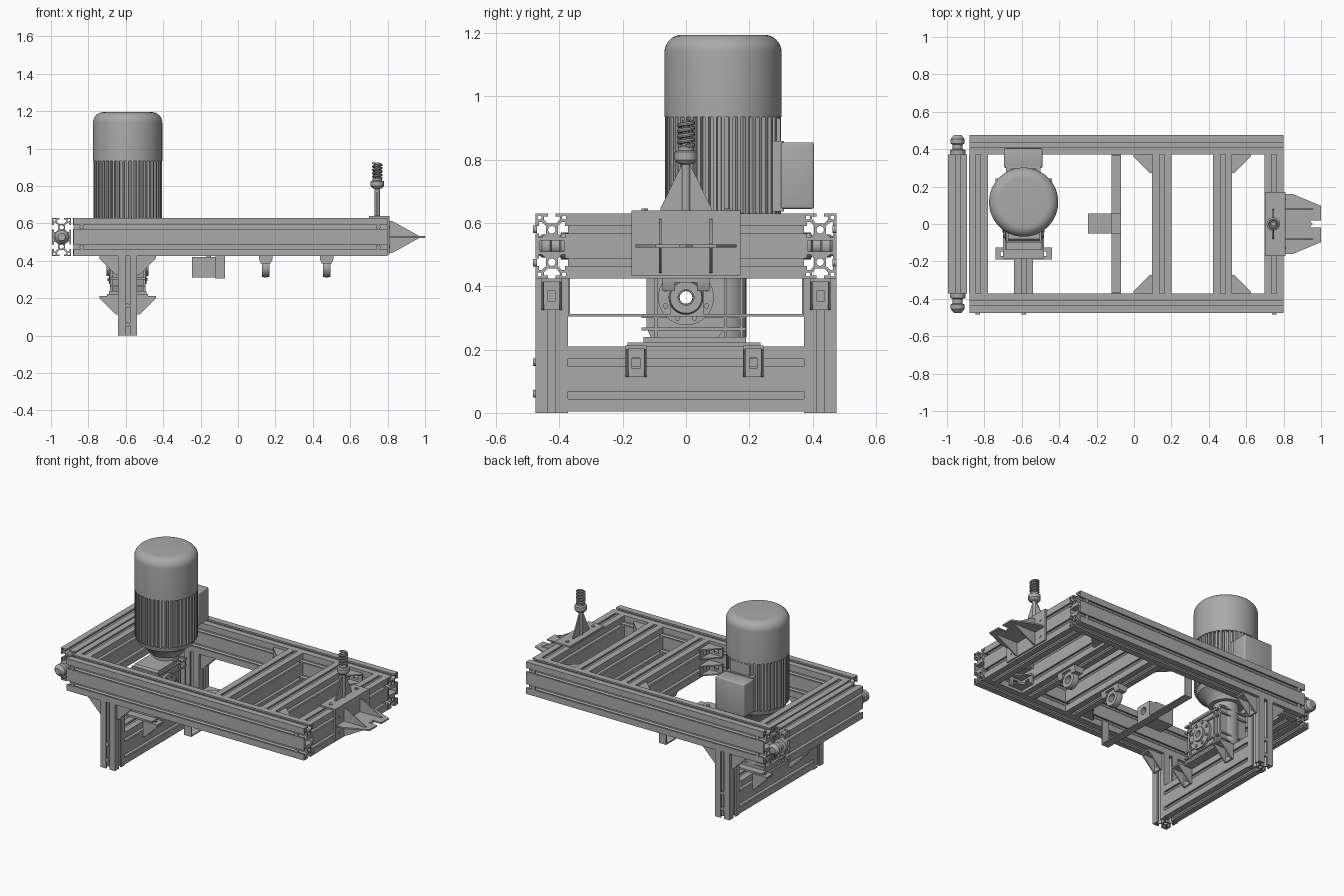
import bpy, bmesh
from math import sin, cos, pi, radians
from mathutils import Vector

cube = bpy.data.objects.get("Cube")
if cube:
    bpy.data.objects.remove(cube)

metal = bpy.data.materials.new("plain grey metal")
metal.use_nodes = True
GREY = (0.4, 0.4, 0.4, 1)
metal.diffuse_color = GREY
for node in metal.node_tree.nodes:
    if node.type == 'BSDF_PRINCIPLED':
        node.inputs["Base Color"].default_value = GREY

X, Y, Z = Vector((1, 0, 0)), Vector((0, 1, 0)), Vector((0, 0, 1))
ALONG = {'x': (Y, Z, X), 'y': (Z, X, Y), 'z': (X, Y, Z)}
S = 0.1025          # size of one extrusion cell


def finish(name, bm):
    bmesh.ops.remove_doubles(bm, verts=bm.verts, dist=0.00005)
    bmesh.ops.recalc_face_normals(bm, faces=bm.faces)
    mesh = bpy.data.meshes.new(name)
    bm.to_mesh(mesh)
    bm.free()
    mesh.materials.append(metal)
    mesh.polygons.foreach_set("use_smooth", [True] * len(mesh.polygons))
    mesh.set_sharp_from_angle(angle=radians(30))
    ob = bpy.data.objects.new(name, mesh)
    bpy.context.collection.objects.link(ob)
    return ob


def curve_bmesh(curve):
    ob = bpy.data.objects.new("temp", curve)
    bpy.context.collection.objects.link(ob)
    dg = bpy.context.evaluated_depsgraph_get()
    mesh = bpy.data.meshes.new_from_object(ob.evaluated_get(dg))
    bm = bmesh.new()
    bm.from_mesh(mesh)
    bpy.data.objects.remove(ob)
    bpy.data.curves.remove(curve)
    bpy.data.meshes.remove(mesh)
    return bm


def add_spline(curve, pts, cyclic=True):
    sp = curve.splines.new('POLY')
    sp.points.add(len(pts) - 1)
    for p, q in zip(sp.points, pts):
        p.co = (q[0], q[1], q[2] if len(q) > 2 else 0, 1)
    sp.use_cyclic_u = cyclic


def extrude(name, loops, w0, w1, axes, origin=(0, 0, 0)):
    """Outline (first loop) with holes (other loops), extruded from w0 to w1."""
    curve = bpy.data.curves.new(name, 'CURVE')
    curve.dimensions = '2D'
    curve.fill_mode = 'BOTH'
    curve.extrude = (w1 - w0) / 2
    for loop in loops:
        add_spline(curve, loop)
    bm = curve_bmesh(curve)
    U, V, W = axes
    mid = (w0 + w1) / 2
    for v in bm.verts:
        v.co = Vector(origin) + U * v.co.x + V * v.co.y + W * (v.co.z + mid)
    return finish(name, bm)


def circle(u, v, r, n=20):
    return [(u + r * cos(2 * pi * i / n), v + r * sin(2 * pi * i / n)) for i in range(n)]


def rect(u0, u1, v0, v1):
    return [(u0, v0), (u1, v0), (u1, v1), (u0, v1)]


def box(name, x, y, z, bevel=0):
    bm = bmesh.new()
    bmesh.ops.create_cube(bm, size=1)
    for v in bm.verts:
        v.co = [(a + b) / 2 + c * (b - a) for (a, b), c in zip((x, y, z), v.co)]
    if bevel:
        bmesh.ops.bevel(bm, geom=bm.edges[:], offset=bevel, segments=3, profile=0.5, affect='EDGES')
    return finish(name, bm)


def lathe(name, profile, centre, axis='z', steps=40):
    """Spin (radius, height) points about an axis through centre."""
    U, V, W = ALONG[axis]
    bm = bmesh.new()
    vs = [bm.verts.new(Vector(centre) + U * r + W * h) for r, h in profile]
    es = [bm.edges.new(p) for p in zip(vs, vs[1:])]
    bmesh.ops.spin(bm, geom=vs + es, cent=centre, axis=W, angle=2 * pi, steps=steps)
    return finish(name, bm)


def disc(name, r, h0, h1, centre, axis, steps=24):
    return lathe(name, [(0, h0), (r, h0), (r, h1), (0, h1)], centre, axis, steps)


def ring(name, r0, r1, h0, h1, centre, axis):
    return lathe(name, [(r0, h0), (r1, h0), (r1, h1), (r0, h1), (r0, h0)], centre, axis)


SLOT = [(-.012, 0), (-.012, .01), (-.025, .01), (-.025, .019), (-.013, .032)]
SLOT += [(-t, d) for t, d in reversed(SLOT)]


def slotted_bar(name, nu, nv, w0, w1, axis, origin):
    """T-slot extrusion of nu by nv cells."""
    outer = []
    for side in range(4):
        n, d = (nu, nv * S / 2) if side % 2 == 0 else (nv, nu * S / 2)
        edge = [(-n * S / 2, -d)]
        for i in range(n):
            edge += [(S * (i + .5 - n / 2) + t, dep - d) for t, dep in SLOT]
        for _ in range(side):
            edge = [(-b, a) for a, b in edge]
        outer += edge
    loops = [outer]
    for i in range(nu):
        for j in range(nv):
            loops.append(circle(S * (i + .5 - nu / 2), S * (j + .5 - nv / 2), .012, 12))
    for a in (-1, 1):
        for b in (-1, 1):
            loops.append(circle(a * (nu * S / 2 - .0125), b * (nv * S / 2 - .0125), .007, 8))
    if nu != nv:        # hollow between the two cells
        void = [(-.038, -.017), (.038, -.017), (.038, .017), (-.038, .017)]
        loops.append(void if nv > nu else [(b, a) for a, b in void])
    return extrude(name, loops, w0, w1, ALONG[axis], origin)


def bracket(corner, U, V, W):
    """Corner bracket: two slotted flanges and two triangular webs."""
    hole = rect(.04, .072, -.012, .012)
    for a, b in ((U, V), (V, U)):
        extrude("bracket_flange", [rect(0, .1, -.0325, .0325), hole], 0, .01, (a, W, b), corner)
    tri = [(0, 0), (.1, 0), (.1, .012), (.012, .1), (0, .1)]
    for w in (-.0325, .0245):
        extrude("bracket_web", [tri], w, w + .008, (U, V, W), corner)


# Main frame
RAIL_Y, MID_Z, POST_X = .424, .5275, -.59
for s in (-1, 1):
    slotted_bar("side_rail", 1, 2, -.88, .8, 'x', (0, s * RAIL_Y, MID_Z))
    slotted_bar("leg_post", 1, 1, 0, .425, 'z', (POST_X, s * RAIL_Y, 0))
    for z in (.475, .58):
        for x in (-.835, .75):
            disc("rail_bolt", .012, -.01, .002, (x, s * .473, z), 'y')
        for x, d in ((.097, -X), (.525, X)):
            bracket((x, s * .3725, z), d, -s * Y, Z)
    for z in (.06, .16):
        disc("post_bolt", .012, -.01, .002, (POST_X, s * .473, z), 'y')
    for d in (-1, 1):
        bracket((POST_X + d * S / 2, s * RAIL_Y, .425), d * X, -Z, Y)
    # Shaft hubs on the end bar
    lathe("end_hub", [(0, s * .36), (.042, s * .36), (.042, s * .395), (.027, s * .4), (.027, s * .425),
                      (.037, s * .43), (.037, s * .455), (.02, s * .475), (0, s * .475)],
          (-.943, 0, MID_Z), 'y', 24)
for x in (-.943, -.832, .148, .474, .748):
    slotted_bar("cross_bar", 2, 1, -.3725, .3725, 'y', (x, 0, MID_Z))
slotted_bar("lower_beam", 2, 1, -.3725, .3725, 'y', (POST_X, 0, .1075))

# Gearbox mounting plate and brackets
box("mount_plate", (-.7, -.48), (-.185, .235), (.2105, .222))
for y in (-.158, .212):
    for d in (-1, 1):
        bracket((POST_X + d * S / 2, y, .213), d * X, -Z, Y)

# Gearbox
SHAFT_Z, MY = .365, .117
body = [(-.11, .235), (.1, .235), (.13, .28), (.13, .46), (.08, .5), (-.08, .5), (-.125, .45), (-.125, .27)]
extrude("gearbox_body", [body, circle(0, SHAFT_Z, .02)], -.085, .085, ALONG['x'], (POST_X, 0, 0))
box("gearbox_foot", (-.69, -.49), (-.135, .19), (.222, .24))
disc("worm_housing", .075, .24, .57, (POST_X, MY, 0), 'z')
ring("output_flange", .02, .088, -.1, .1, (POST_X, 0, SHAFT_Z), 'x')
ring("output_collar", .02, .045, -.112, .112, (POST_X, 0, SHAFT_Z), 'x')
for i in range(8):
    a = pi / 8 + i * pi / 4
    disc("flange_bolt", .009, -.107, .107, (POST_X, .07 * cos(a), SHAFT_Z + .07 * sin(a)), 'x', 6)
for z in (.26, .3, .43, .47):
    box("gearbox_rib", (-.685, -.495), (-.14, .19), (z, z + .01))
for y in (-.1, .12, .17):
    box("gearbox_fin", (-.685, -.495), (y, y + .01), (.24, .49))

# Motor
MOTOR = (POST_X, MY, 0)
lathe("motor_neck", [(0, .53), (.1, .53), (.12, .57), (.165, .6), (.172, .632), (0, .632)], MOTOR)
fins = []
for i in range(44):
    for da, r in ((-.042, .166), (-.03, .183), (.03, .183), (.042, .166)):
        a = 2 * pi * i / 44 + da
        fins.append((r * cos(a), r * sin(a)))
extrude("motor_fins", [fins], .63, .937, ALONG['z'], MOTOR)
dome = [(.13 + .055 * sin(i * pi / 16), 1.14 + .055 * cos(i * pi / 16)) for i in range(9)]
lathe("fan_cover", [(0, 1.195)] + dome + [(.185, .935), (0, .935)], MOTOR, 'z', 64)
box("terminal_pad", (-.66, -.52), (.22, .298), (.635, .93))
box("terminal_base", (-.685, -.5), (.24, .31), (.637, .86))
box("terminal_box", (-.695, -.49), (.3, .405), (.645, .855), .008)

# Hanging strap and nut housing
box("strap_bottom", (-.12, -.07), (-.372, .372), (.305, .312))
for s in (-1, 1):
    box("strap_side", (-.12, -.07), sorted((s * .3725, s * .366)), (.305, .47))
extrude("nut_housing", [rect(-.05, .055, .31, .42), circle(0, SHAFT_Z, .022)], -.245, -.118, ALONG['x'])
extrude("nut_plate", [rect(-.05, .055, .312, .41), circle(0, SHAFT_Z, .022)], -.118, -.07, ALONG['x'])
disc("nut_bolt", .012, .42, .428, (-.157, 0, 0), 'z')

# Hanging bearings
for x in (.148, .474):
    lathe("bearing", [(.025, -.02), (.05, -.02), (.055, 0), (.05, .02), (.025, .02), (.025, -.02)],
          (x, 0, SHAFT_Z), 'x')
    foot = [(-.036, .425), (-.036, .41), (-.026, .385), (.026, .385), (.036, .41), (.036, .425)]
    for s in (-1, 1):
        extrude("bearing_foot", [foot], .035, .075, (X, Z, s * Y), (x, 0, 0))
    box("bearing_base", (x - .036, x + .036), (-.075, .075), (.412, .4255))

# Fork plate on the end
box("end_plate", (.8, .81), (-.172, .172), (.435, .64))
box("top_plate", (.7, .81), (-.172, .172), (.63, .64))
half = [(.81, .16), (.85, .16), (1, .097), (1, .02), (.935, .02)]
fork = half + [(.955, 0)] + [(x, -y) for x, y in reversed(half)]
extrude("fork_plate", [fork], .523, .532, ALONG['z'])
for y in (-.085, .075):
    extrude("fork_rib", [[(.81, .442), (.825, .442), (.965, .52), (.965, .535), (.825, .613), (.81, .613)]],
            y, y + .008, (X, Z, Y))
for y in (-.13, .13):
    for z in (.475, .58):
        disc("plate_bolt", .01, 0, .004, (.81, y, z), 'x', 3)
    disc("top_bolt", .012, .64, .646, (.748, y, 0), 'z', 6)

# Spring post
lathe("spring_post", [(0, .64), (.014, .64), (.014, .785), (.028, .79), (.036, .8), (.036, .825), (.025, .83),
                      (.025, .84), (.012, .845), (.012, .925), (0, .925)], (.745, 0, 0), 'z', 24)
extrude("post_gusset", [[(-.08, .64), (.08, .64), (.08, .648), (.013, .785), (-.013, .785), (-.08, .648)]],
        .741, .749, ALONG['x'])
helix = bpy.data.curves.new("spring", 'CURVE')
helix.dimensions = '3D'
helix.bevel_depth = .007
helix.bevel_resolution = 2
helix.use_fill_caps = True
add_spline(helix, [(.745 + .022 * cos(i * pi / 8), .022 * sin(i * pi / 8), .842 + .08 * i / 72)
                   for i in range(73)], False)
finish("spring", curve_bmesh(helix))
